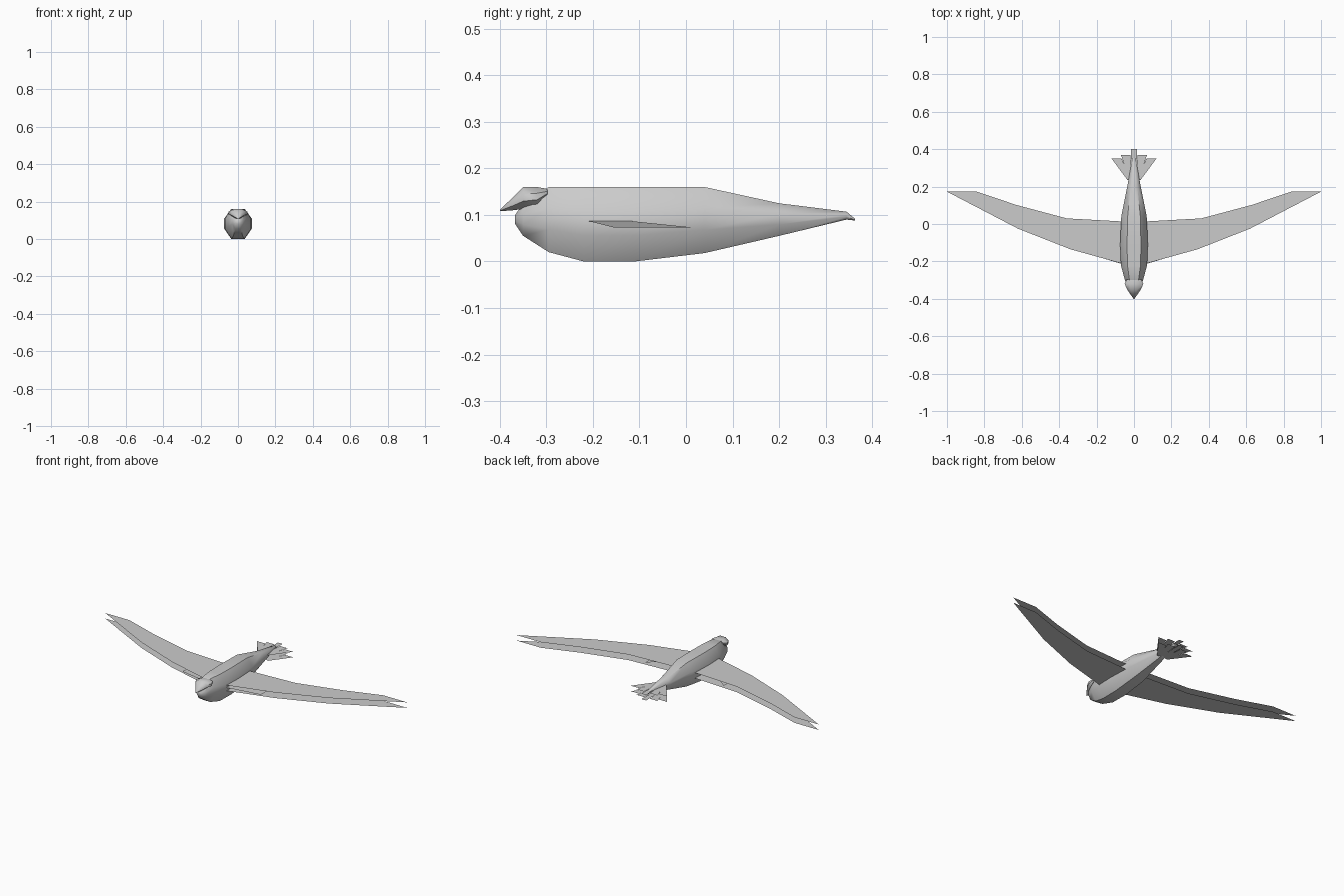
import bpy, bmesh, math

if "Cube" in bpy.data.objects:
    bpy.data.objects.remove(bpy.data.objects["Cube"])


def make(name, verts, faces, smooth=False):
    me = bpy.data.meshes.new(name)
    me.from_pydata(verts, [], faces)
    bm = bmesh.new()
    bm.from_mesh(me)
    bmesh.ops.recalc_face_normals(bm, faces=bm.faces)
    bm.to_mesh(me)
    bm.free()
    ob = bpy.data.objects.new(name, me)
    bpy.context.collection.objects.link(ob)
    if smooth:
        bpy.ops.object.select_all(action='DESELECT')
        ob.select_set(True)
        bpy.context.view_layer.objects.active = ob
        bpy.ops.object.shade_smooth_by_angle(angle=math.radians(50))
    return ob


def loft(name, sections):
    """Octagonal loft through (y, half width, bottom z, top z)."""
    ring = [(.48, 0), (1, .35), (1, .68), (.5, 1),
            (-.5, 1), (-1, .68), (-1, .35), (-.48, 0)]
    verts = [(w * a, y, b + (t - b) * h) for y, w, b, t in sections for a, h in ring]
    n = len(ring)
    faces = [(i * n + j, i * n + (j + 1) % n, (i + 1) * n + (j + 1) % n, (i + 1) * n + j)
             for i in range(len(sections) - 1) for j in range(n)]
    faces += [tuple(range(n)), tuple(range(len(verts) - n, len(verts)))]
    return make(name, verts, faces, True)


def sheet(name, front, back, z, side):
    """Flat strip between two edge lines, facing up."""
    k = len(front)
    verts = [(x * side, y, z) for x, y in front + back]
    faces = [(i, i + 1, k + i + 1, k + i) for i in range(k - 1)]
    ob = make(name, verts, faces)
    if ob.data.polygons[0].normal.z < 0:
        ob.data.flip_normals()
    return ob


# Body
loft("body", [(-.367, .012, .08, .10), (-.35, .03, .055, .125), (-.295, .05, .02, .16),
              (-.22, .07, 0, .16), (-.11, .074, 0, .16), (.04, .068, .018, .16),
              (.2, .036, .055, .125), (.345, .01, .09, .107), (.363, .006, .088, .092)])

# Head cap with beak
loft("head_and_beak", [(-.298, .04, .14, .156), (-.32, .05, .118, .16), (-.35, .037, .113, .16),
                       (-.372, .022, .11, .138), (-.4, .002, .108, .111)])

# Wings and tail feathers are two thin layers, upper and lower
lead = [(.04, -.217), (.07, -.21), (.34, -.135), (.62, -.025), (1.0, .173)]
trail = [(.04, .012), (.07, .014), (.36, .03), (.63, .102), (.84, .173)]
feathers = {
    "middle": ([(.008, .24), (.02, .37)], [(.025, .24), (.07, .37)]),
    "outer": ([(.02, .24), (.066, .35)], [(.035, .235), (.12, .35)]),
}
for layer, z in (("upper", .1), ("lower", .067)):
    for label, s in (("right", 1), ("left", -1)):
        sheet(f"{layer}_wing_{label}", lead, trail, z, s)
        for part, (a, b) in feathers.items():
            sheet(f"{layer}_{part}_tail_feather_{label}", a, b, z, s)
    sheet(f"{layer}_centre_tail_feather", [(-.012, .24), (-.016, .4)], [(.012, .24), (.016, .4)], z, 1)

# Sloping inner wing panels between the layers
for label, s in (("right", 1), ("left", -1)):
    make(f"inner_wing_{label}",
         [(.06 * s, -.215, .088), (.06 * s, -.13, .088), (.26 * s, .015, .073), (.26 * s, -.155, .073)],
         [(0, 1, 2, 3)])
